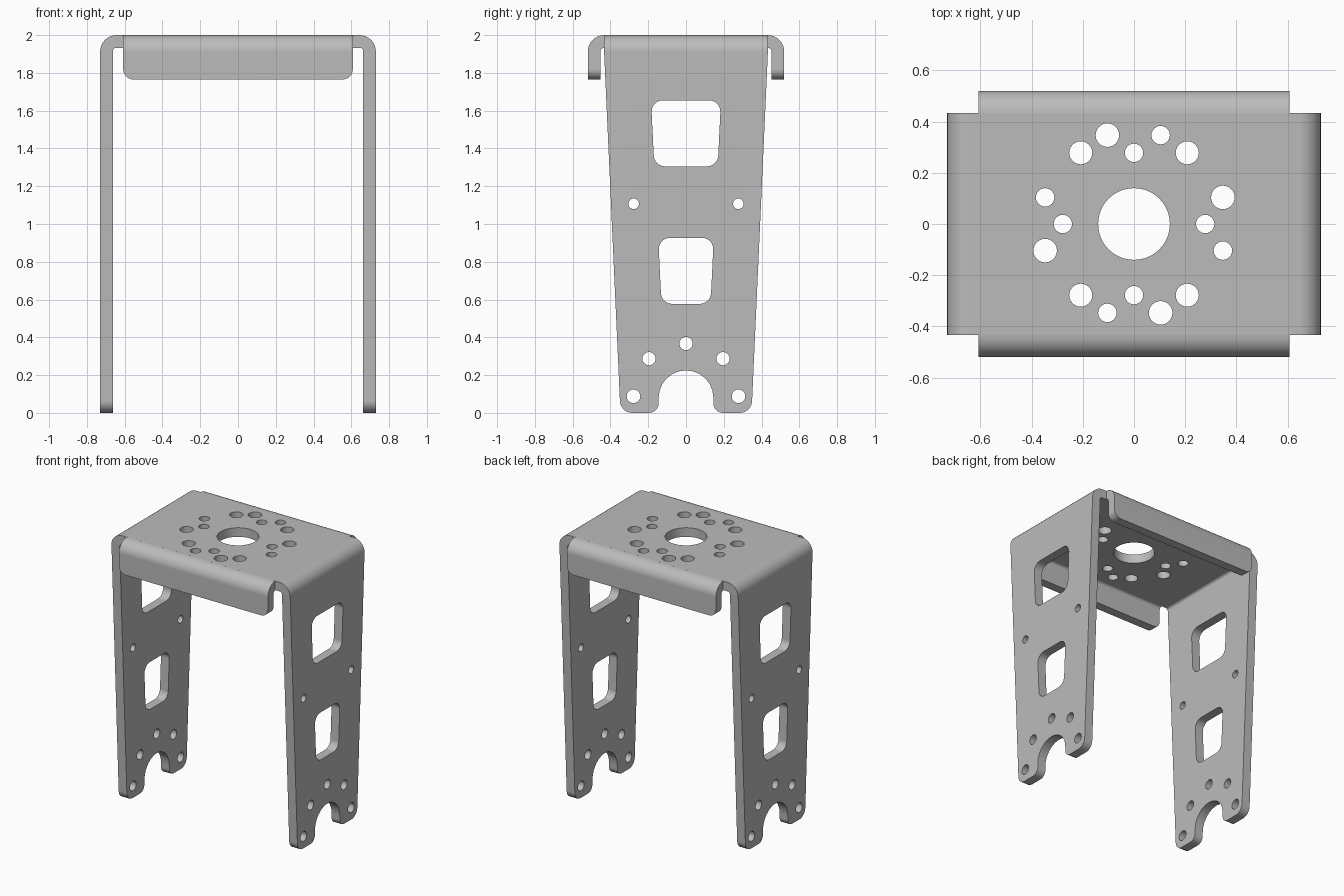
import bpy, bmesh, math
from mathutils import Vector

if "Cube" in bpy.data.objects:
    bpy.data.objects.remove(bpy.data.objects["Cube"])

T = 0.067           # sheet thickness
TOP = 2.0
BEND = 0.087        # outer bend radius


def fillet(corners, steps=6):
    """Round 2D corners given as (u, v, radius)."""
    out = []
    for i, (u, v, r) in enumerate(corners):
        p = Vector((u, v))
        if r == 0:
            out.append(p)
            continue
        a = (Vector(corners[i - 1][:2]) - p).normalized()
        b = (Vector(corners[(i + 1) % len(corners)][:2]) - p).normalized()
        half = a.angle(b) / 2
        centre = p + (a + b).normalized() * r / math.sin(half)
        start = p + a * r / math.tan(half) - centre
        end = p + b * r / math.tan(half) - centre
        sweep = math.pi - 2 * half
        for k in range(steps + 1):
            t = k / steps
            out.append(centre + (start * math.sin((1 - t) * sweep)
                                 + end * math.sin(t * sweep)) / math.sin(sweep))
    return out


def circle(u, v, r, n=24):
    return [Vector((u + r * math.cos(k * math.tau / n),
                    v + r * math.sin(k * math.tau / n))) for k in range(n)]


def prism(name, outlines, axis, lo, hi):
    """Extrude 2D outlines along an axis; the outlines use the other two axes in order."""
    bm = bmesh.new()
    for pts in outlines:
        verts = []
        for p in pts:
            co = [p.x, p.y]
            co.insert("xyz".index(axis), lo)
            verts.append(bm.verts.new(co))
        face = bm.faces.new(verts)
        ext = bmesh.ops.extrude_face_region(bm, geom=[face])["geom"]
        shift = Vector([hi - lo if c == axis else 0 for c in "xyz"])
        bmesh.ops.translate(bm, vec=shift,
                            verts=[g for g in ext if isinstance(g, bmesh.types.BMVert)])
    bmesh.ops.recalc_face_normals(bm, faces=bm.faces)
    mesh = bpy.data.meshes.new(name)
    bm.to_mesh(mesh)
    bm.free()
    ob = bpy.data.objects.new(name, mesh)
    bpy.context.scene.collection.objects.link(ob)
    return ob


def combine(ob, other, operation):
    mod = ob.modifiers.new("combine", "BOOLEAN")
    mod.object, mod.operation, mod.solver = other, operation, "EXACT"
    bpy.context.view_layer.objects.active = ob
    bpy.ops.object.modifier_apply(modifier=mod.name)
    bpy.data.objects.remove(other)


def mirrored(half):
    return half + [(-u, v, r) for u, v, r in reversed(half)]


def channel(half_width, base):
    """Upside-down U section of bent sheet."""
    inner = half_width - T
    return fillet(mirrored([(inner, TOP - T, BEND - T), (inner, base, 0),
                            (half_width, base, 0), (half_width, TOP, BEND)]), 8)


# Main channel: top plate and two tapered legs with a rounded notch in each foot
bracket = prism("bracket", [channel(0.73, 0)], "y", -0.6, 0.6)
arch = [(0.145 * math.cos(a), 0.08 + 0.145 * math.sin(a), 0)
        for a in (math.radians(d) for d in range(75, -1, -15))]
half_leg = [(0, 0.225, 0)] + arch + [(0.145, 0, 0.05), (0.347, 0, 0.065),
                                    (0.434, 1.92, 0), (0.434, 2.2, 0)]
leg_outline = fillet(half_leg + [(-u, v, r) for u, v, r in reversed(half_leg[1:])])
combine(bracket, prism("leg_cutter", [leg_outline], "x", -1, 1), "INTERSECT")

# Short front and back flanges with rounded lower corners
flanges = prism("flanges", [channel(0.52, 1.6)], "x", -0.8, 0.8)
flange_outline = fillet(mirrored([(0.608, 1.765, 0.055), (0.608, 2.2, 0)]))
combine(flanges, prism("flange_cutter", [flange_outline], "y", -1, 1), "INTERSECT")
combine(bracket, flanges, "UNION")

# Leg windows and bolt holes, cut through both legs
cuts = [fillet(mirrored([(low, z, 0.06), (high, z + 0.35, 0.06)]))
        for z, low, high in ((0.577, 0.13, 0.147), (1.305, 0.168, 0.185))]
cuts.append(circle(0, 0.367, 0.035))
for y, z, r in ((0.278, 0.088, 0.036), (0.196, 0.287, 0.035), (0.277, 1.107, 0.028)):
    cuts += [circle(y, z, r), circle(-y, z, r)]
combine(bracket, prism("leg_holes", cuts, "x", -1, 1), "DIFFERENCE")

# Top plate: central bore and a four-fold bolt pattern
cuts = [circle(0, 0, 0.14, 48)]
cuts += [circle(sx * 0.208, sy * 0.278, 0.045) for sx in (-1, 1) for sy in (-1, 1)]
for x, y, r in ((0, 0.278, 0.036), (0.104, 0.347, 0.036), (-0.104, 0.347, 0.046)):
    for quarter in range(4):
        cuts.append(circle(x, y, r))
        x, y = -y, x
combine(bracket, prism("top_holes", cuts, "z", 1.8, 2.2), "DIFFERENCE")

# Plain grey metal
grey = bpy.data.materials.new("grey metal")
grey.use_nodes = True
colour = (0.5, 0.5, 0.5, 1)
grey.diffuse_color = colour
grey.node_tree.nodes["Principled BSDF"].inputs["Base Color"].default_value = colour
bracket.data.materials.clear()
bracket.data.materials.append(grey)
for poly in bracket.data.polygons:
    poly.material_index = 0

# Smooth bends, sharp edges
bpy.ops.object.select_all(action="DESELECT")
bracket.select_set(True)
bpy.context.view_layer.objects.active = bracket
bpy.ops.object.shade_smooth_by_angle(angle=math.radians(30))
weighted = bracket.modifiers.new("even_shading", "WEIGHTED_NORMAL")
weighted.keep_sharp = True
